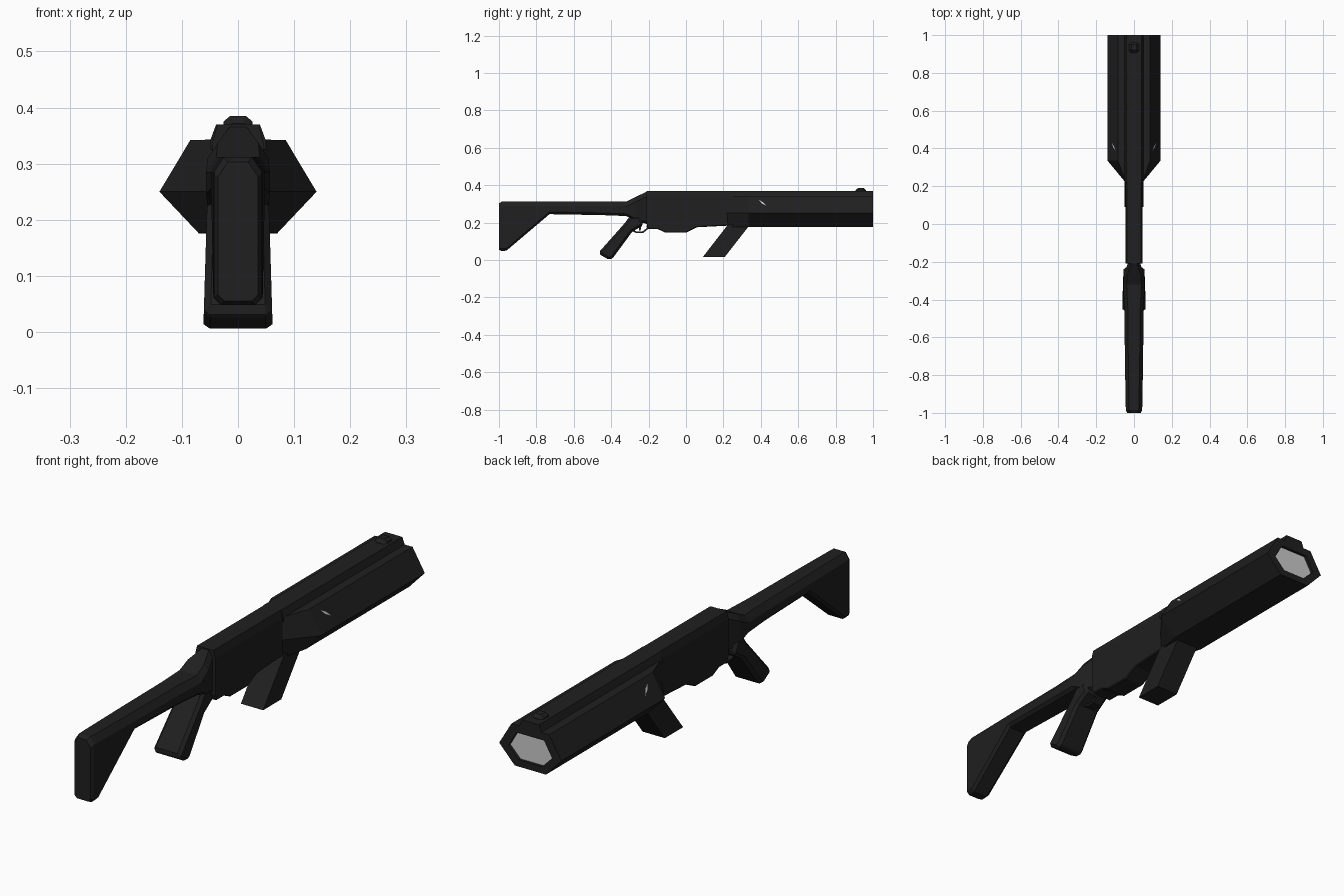
import bpy, bmesh

if "Cube" in bpy.data.objects:
    bpy.data.objects.remove(bpy.data.objects["Cube"])


def material(name, v):
    m = bpy.data.materials.new(name)
    m.diffuse_color = (v, v, v, 1)
    m.use_nodes = True
    m.node_tree.nodes["Principled BSDF"].inputs["Base Color"].default_value = m.diffuse_color
    return m


DARK = material("matte_black", 0.014)
LIGHT = material("light_grey", 0.6)


def finish(name, bm, mat, bevel=0):
    bmesh.ops.recalc_face_normals(bm, faces=bm.faces)
    me = bpy.data.meshes.new(name)
    bm.to_mesh(me)
    bm.free()
    ob = bpy.data.objects.new(name, me)
    bpy.context.collection.objects.link(ob)
    me.materials.append(mat)
    if bevel:
        b = ob.modifiers.new("edge", "BEVEL")
        b.width, b.segments, b.limit_method = bevel, 1, "ANGLE"
    return ob


def loft(name, stations, mat=DARK):
    """Stations are (y, [(x, z), ...]) rings with equal counts."""
    bm = bmesh.new()
    rings = [[bm.verts.new((x, y, z)) for x, z in ring] for y, ring in stations]
    for a, b in zip(rings, rings[1:]):
        n = len(a)
        for i in range(n):
            bm.faces.new((a[i], a[(i + 1) % n], b[(i + 1) % n], b[i]))
    bm.faces.new(rings[0])
    bm.faces.new(rings[-1])
    return finish(name, bm, mat)


def mirror_ring(half):
    return half + [(-x, z) for x, z in reversed(half)]


def section(lo, hi, w, cx, cz, low=0.0):
    """Box section with chamfered top and optional chamfered bottom."""
    return mirror_ring([(w - cx, hi), (w, hi - cz), (w, lo + low), (w - low, lo)])


def prism(name, profile, width, bevel=0):
    """Side profile (y, z) extruded in x; width(z) gives the half width."""
    bm = bmesh.new()
    sides = [[bm.verts.new((s * width(z), y, z)) for y, z in profile] for s in (1, -1)]
    n = len(profile)
    for s in sides:
        bm.faces.new(s)
    for i in range(n):
        j = (i + 1) % n
        bm.faces.new((sides[0][i], sides[0][j], sides[1][j], sides[1][i]))
    return finish(name, bm, DARK, bevel)


# Shoulder stock, flaring down at the rear and rising into the receiver
stock = [(-1.0, .055, .303, .036), (-.985, .048, .312, .043), (-.96, .05, .312, .044),
         (-.73, .245, .312, .048), (-.45, .24, .312, .051), (-.32, .235, .312, .057),
         (-.27, .21, .337, .054), (-.2, .19, .37, .03)]
loft("stock", [(y, section(lo, hi, w, .018, .027, .012)) for y, lo, hi, w in stock])

# Receiver with stepped belly
belly = [(-.21, .19), (-.2, .165), (-.15, .165), (-.11, .146), (0, .146), (.06, .175), (.25, .185)]
loft("receiver", [(y, section(lo, .37, .045, .008, .03, .004)) for y, lo in belly])

# Top rail and front sight
loft("top_rail", [(y, section(.325, .37, .05, .011, .03)) for y in (.22, 1.0)])
sight = [(.905, .372, .022), (.92, .385, .026), (.95, .385, .026), (.962, .372, .022)]
loft("front_sight", [(y, section(.36, hi, w, .012, .01)) for y, hi, w in sight])

# Hexagonal barrel shroud, tapered at the back, with an inset muzzle
back = mirror_ring([(.044, .343), (.045, .25), (.044, .178)])
hexagon = mirror_ring([(.085, .342), (.14, .25), (.07, .176)])
muzzle = mirror_ring([(.062, .312), (.098, .25), (.052, .203)])
loft("barrel_shroud", [(.22, back), (.335, hexagon), (1.0, hexagon), (1.0, muzzle), (.985, muzzle)])
loft("muzzle_opening", [(.984, muzzle), (.988, muzzle)], LIGHT)

# Small light slits on the upper shroud faces
for side, s in (("right", 1), ("left", -1)):
    bm = bmesh.new()
    slit = [(.388, .322), (.412, .309), (.43, .29), (.405, .303)]
    bm.faces.new([bm.verts.new((s * (.0865 + (.342 - z) * .598), y, z)) for y, z in slit])
    ob = finish(side + "_slit", bm, LIGHT)

# Rear and forward grips
prism("rear_grip", [(-.325, .2), (-.467, .04), (-.455, .026), (-.41, 0), (-.39, .012),
                    (-.29, .148), (-.225, .19), (-.25, .235), (-.3, .235)],
      lambda z: .062 - .03 * z, .012)
prism("forward_grip", [(.225, .19), (.09, .016), (.207, .016), (.335, .18), (.325, .2)],
      lambda z: .05)

# Trigger guard loop and trigger
guard = [(-.29, .155), (-.265, .144), (-.23, .144), (-.2, .168), (-.205, .185)]
inner = [(-.212, .183), (-.209, .171), (-.234, .152), (-.263, .152), (-.285, .162)]
prism("trigger_guard", guard + inner, lambda z: .02)
prism("trigger", [(-.255, .195), (-.25, .158), (-.243, .158), (-.235, .195)], lambda z: .008)
